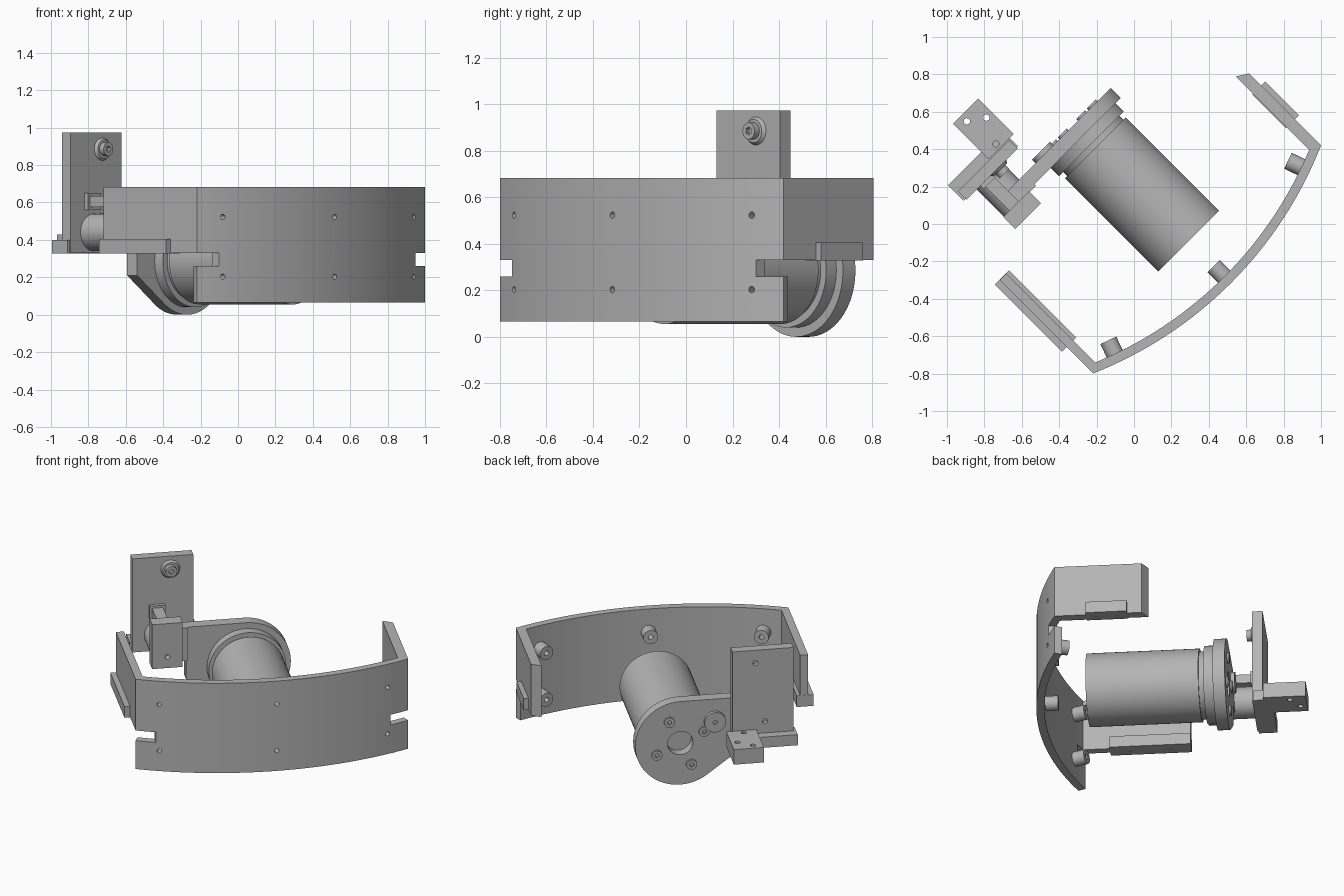
import bpy, bmesh, math
from mathutils import Vector

if bpy.data.objects.get("Cube"):
    bpy.data.objects.remove(bpy.data.objects["Cube"])

grey = bpy.data.materials.new("plain grey")
grey.use_nodes = True
COLOUR = (0.46, 0.46, 0.46, 1)
grey.diffuse_color = COLOUR
grey.node_tree.nodes["Principled BSDF"].inputs["Base Color"].default_value = COLOUR

TURN = math.radians(45)      # the whole assembly stands turned on the floor
MID = 0.142                  # motor and bumper centre line
AXLE = 0.285                 # motor axis height


def finish(name, bm, smooth=True):
    bmesh.ops.recalc_face_normals(bm, faces=bm.faces)
    mesh = bpy.data.meshes.new(name)
    bm.to_mesh(mesh)
    bm.free()
    obj = bpy.data.objects.new(name, mesh)
    bpy.context.collection.objects.link(obj)
    obj.data.materials.append(grey)
    obj.rotation_euler.z = TURN
    if smooth:
        bpy.ops.object.select_all(action='DESELECT')
        obj.select_set(True)
        bpy.context.view_layer.objects.active = obj
        bpy.ops.object.shade_smooth_by_angle(angle=math.radians(30))
    return obj


def add_prism(bm, pts, start, sweep):
    """Extrude a closed 3D outline along a vector."""
    verts = [bm.verts.new(Vector(p) + Vector(start)) for p in pts]
    face = bm.faces.new(verts)
    new = bmesh.ops.extrude_face_region(bm, geom=[face])["geom"]
    bmesh.ops.translate(bm, vec=sweep, verts=[v for v in new if isinstance(v, bmesh.types.BMVert)])


def add_rod(bm, base, direction, length, r1, r2=None, sides=40):
    d = Vector(direction).normalized()
    rot = d.to_track_quat('Z', 'Y').to_matrix().to_4x4()
    rot.translation = Vector(base) + d * length / 2
    bmesh.ops.create_cone(bm, cap_ends=True, segments=sides, radius1=r1,
                          radius2=r1 if r2 is None else r2, depth=length, matrix=rot)


def add_box(bm, x, y, z):
    pts = [(x[0], y[0], 0), (x[1], y[0], 0), (x[1], y[1], 0), (x[0], y[1], 0)]
    add_prism(bm, pts, (0, 0, z[0]), (0, 0, z[1] - z[0]))


def box(name, x, y, z):
    bm = bmesh.new()
    add_box(bm, x, y, z)
    return finish(name, bm, False)


def rod(name, *args, **kw):
    bm = bmesh.new()
    add_rod(bm, *args, **kw)
    return finish(name, bm)


def cut(obj, bm):
    """Subtract the shapes in bm from obj."""
    tool = finish("cutter", bm, False)
    mod = obj.modifiers.new("cut", 'BOOLEAN')
    mod.object, mod.solver = tool, 'EXACT'
    bpy.context.view_layer.update()
    bpy.context.view_layer.objects.active = obj
    bpy.ops.object.modifier_move_to_index(modifier="cut", index=0)
    bpy.ops.object.modifier_apply(modifier="cut")
    bpy.data.objects.remove(tool)


# Curved bumper wall
R, WALL, HALF, NOSE = 2.154, 0.05, 0.862, -0.59
SPREAD = math.asin(HALF / R)
HOLE_ANGLE = math.radians(19.6)
HOLE_Z = (0.203, 0.523)


def on_arc(angle, radius):
    return Vector((MID + radius * math.sin(angle), NOSE + R - radius * math.cos(angle), 0))


steps = [SPREAD * (i / 16 - 1) for i in range(33)]
outline = [on_arc(a, R) for a in steps] + [on_arc(a, R - WALL) for a in reversed(steps)]
bm = bmesh.new()
add_prism(bm, outline, (0, 0, 0.065), (0, 0, 0.617))
bumper = finish("bumper_wall", bm)

# Corner notches and screw holes of the bumper
bm = bmesh.new()
for side in (-1, 1):
    xs = sorted((MID + side * 0.742, MID + side * (HALF + 0.1)))
    add_box(bm, xs, (-0.6, -0.2), (0.26, 0.33))
drills = bmesh.new()
for i in (-1, 0, 1):
    a = i * HOLE_ANGLE
    inward = Vector((-math.sin(a), math.cos(a), 0))
    for z in HOLE_Z:
        add_rod(bm, on_arc(a, R + 0.05) + Vector((0, 0, z)), inward, 0.2, 0.014, sides=16)
        # Screw standoffs behind the wall
        post = rod("bumper_standoff", on_arc(a, R - WALL + 0.005) + Vector((0, 0, z)), inward, 0.085, 0.047)
        hole = bmesh.new()
        add_rod(hole, on_arc(a, R + 0.05) + Vector((0, 0, z)), inward, 0.25, 0.016, sides=16)
        cut(post, hole)
drills.free()
cut(bumper, bm)

# Side walls of the bumper, with their mounting rails
box("right_side_wall", (-0.72, -0.67), (-0.41, 0.296), (0.33, 0.682))
bm = bmesh.new()
add_prism(bm, [(1.004, -0.41, 0), (1.004, 0.135, 0), (0.943, 0.172, 0), (0.943, -0.41, 0)],
          (0, 0, 0.33), (0, 0, 0.352))
finish("left_side_wall", bm, False)
for name, x, y in (("right_rail", (-0.755, -0.648), (-0.21, 0.297)),
                   ("left_rail", (0.937, 1.034), (-0.213, 0.043))):
    rail = box(name, x, y, (0.328, 0.405))
    bm = bmesh.new()
    for t in (0.25, 0.75):
        add_rod(bm, (sum(x) / 2, y[0] + t * (y[1] - y[0]), 0.3), (0, 0, 1), 0.07, 0.013, sides=16)
    cut(rail, bm)

# Motor body and collar
BACK = (0, 1, 0)
rod("motor_body", (MID, -0.272, AXLE), BACK, 0.705, 0.23, sides=64)
rod("motor_neck", (MID, 0.43, AXLE), BACK, 0.05, 0.212, sides=64)
rod("motor_collar", (MID, 0.465, AXLE), BACK, 0.07, 0.245, sides=64)

# Motor plate: disc with a tapering arm
START = math.radians(234)
arc = [START + i * (math.radians(450) - START) / 48 for i in range(49)]
outline = [(MID + AXLE * math.cos(a), 0, AXLE + AXLE * math.sin(a)) for a in arc]
outline += [(-0.235, 0, 0.57), (-0.235, 0, 0.21)]
bm = bmesh.new()
add_prism(bm, outline, (0, 0.527, 0), (0, 0.076, 0))
plate = finish("motor_plate", bm)
bm = bmesh.new()
add_rod(bm, (MID, 0.5, AXLE), BACK, 0.2, 0.08)
cut(plate, bm)
for i in range(4):
    a = math.radians(65 + 90 * i)
    spot = (MID + 0.165 * math.cos(a), 0.595, AXLE + 0.165 * math.sin(a))
    screw = rod("plate_screw", spot, BACK, 0.02, 0.034, sides=24)
    bm = bmesh.new()
    add_rod(bm, (spot[0], 0.6, spot[2]), BACK, 0.1, 0.015, sides=6)
    cut(screw, bm)
boss = rod("arm_boss", (-0.075, 0.6, 0.42), BACK, 0.028, 0.068)
bm = bmesh.new()
add_rod(bm, (-0.075, 0.61, 0.42), BACK, 0.1, 0.014, sides=16)
cut(boss, bm)

# Hinge block at the end of the arm
block = box("hinge_block", (-0.467, -0.274), (0.43, 0.52), (0.345, 0.65))
bm = bmesh.new()
add_rod(bm, (-0.37, 0.4, 0.42), BACK, 0.08, 0.016, sides=16)
cut(block, bm)
box("hinge_neck", (-0.36, -0.225), (0.515, 0.603), (0.345, 0.57))
box("hinge_web", (-0.42, -0.35), (0.515, 0.71), (0.575, 0.635))
box("hinge_web_foot", (-0.435, -0.335), (0.7, 0.727), (0.56, 0.65))
rod("hinge_pin", (-0.365, 0.515, 0.44), BACK, 0.212, 0.1)

# Upright plate with its screw
upright = box("upright_plate", (-0.541, -0.155), (0.725, 0.79), (0.33, 0.973))
bm = bmesh.new()
for x, z in ((-0.3, 0.885), (-0.36, 0.48)):
    add_rod(bm, (x, 0.76, z), BACK, 0.1, 0.016, sides=16)
cut(upright, bm)
rod("screw_washer", (-0.3, 0.727, 0.885), (0, -1, 0), 0.017, 0.062, 0.05)
head = rod("screw_head", (-0.3, 0.715, 0.885), (0, -1, 0), 0.035, 0.036)
bm = bmesh.new()
add_rod(bm, (-0.3, 0.7, 0.885), (0, -1, 0), 0.1, 0.018, sides=6)
cut(head, bm)

# Foot ledge and drilled end block
box("foot_ledge", (-0.557, -0.145), (0.733, 0.85), (0.327, 0.4))
end = box("end_block", (-0.305, -0.115), (0.795, 1.063), (0.327, 0.43))
bm = bmesh.new()
for x, y in ((-0.244, 1.02), (-0.156, 0.96), (-0.22, 0.825)):
    add_rod(bm, (x, y, 0.2), (0, 0, 1), 0.4, 0.017, sides=16)
cut(end, bm)
